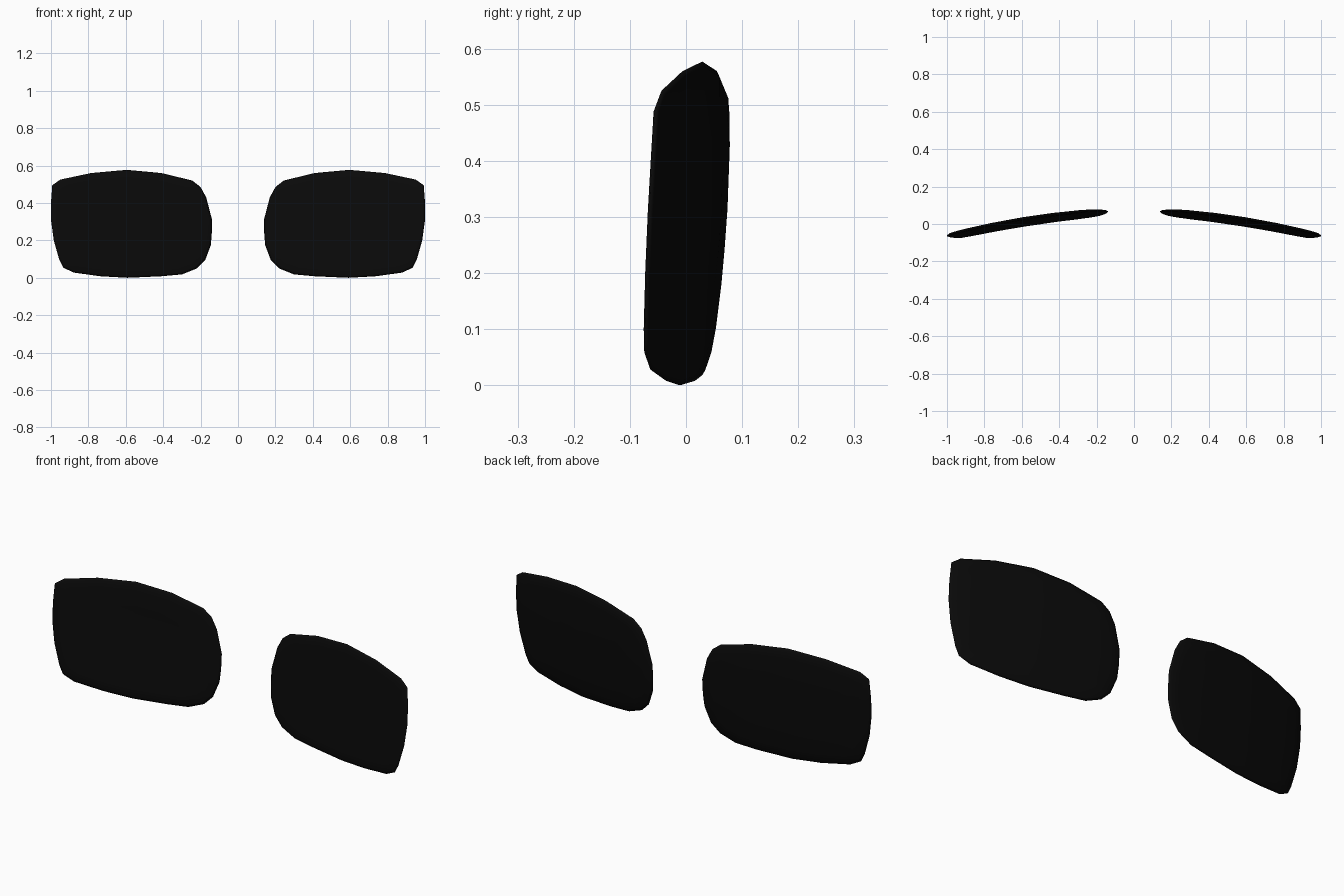
import bpy, bmesh

if "Cube" in bpy.data.objects:
    bpy.data.objects.remove(bpy.data.objects["Cube"])

# Lens outline in front view (x, z), counter-clockwise from the inner edge
OUTLINE = [(0.14, 0.24), (0.14, 0.315), (0.17, 0.43), (0.20, 0.485), (0.245, 0.52),
           (0.41, 0.56), (0.595, 0.577), (0.785, 0.56), (0.95, 0.525), (0.993, 0.495),
           (1.0, 0.40), (1.0, 0.31), (0.985, 0.20), (0.955, 0.095), (0.935, 0.055),
           (0.88, 0.028), (0.735, 0.008), (0.59, 0.0), (0.41, 0.008), (0.30, 0.018),
           (0.22, 0.05), (0.175, 0.095), (0.145, 0.175)]
CX, CZ = 0.585, 0.29
# Rings from rim to middle: x scale, z scale, half thickness
RINGS = [(1, 1, 0), (0.975, 0.965, 0.005), (0.87, 0.83, 0.008), (0.58, 0.55, 0.009), (0.29, 0.28, 0.009)]


def curve_y(x, z):
    """Wrapped, tilted lens surface."""
    u, w = x - 0.59, z - 0.29
    return 0.018 - 0.1615 * u - 0.112 * u * u + 0.07 * w - 0.1 * w * w


bm = bmesh.new()
n = len(OUTLINE)


def ring(sx, sz, off):
    pts = [(CX + (x - CX) * sx, CZ + (z - CZ) * sz) for x, z in OUTLINE]
    return [bm.verts.new((x, curve_y(x, z) + off, z)) for x, z in pts]


# Front and back sheets share the rim
rim = ring(*RINGS[0])
for side in (-1, 1):
    prev = rim
    for sx, sz, t in RINGS[1:]:
        cur = ring(sx, sz, side * t)
        for i in range(n):
            j = (i + 1) % n
            bm.faces.new((prev[i], prev[j], cur[j], cur[i]))
        prev = cur
    mid = bm.verts.new((CX, curve_y(CX, CZ) + side * 0.009, CZ))
    for i in range(n):
        bm.faces.new((prev[i], prev[(i + 1) % n], mid))
bmesh.ops.recalc_face_normals(bm, faces=bm.faces)
for f in bm.faces:
    f.smooth = True

mesh = bpy.data.meshes.new("lenses")
bm.to_mesh(mesh)
bm.free()

# Dark glass
mat = bpy.data.materials.new("dark_glass")
mat.diffuse_color = (0.003, 0.003, 0.003, 1)
mat.use_nodes = True
mat.node_tree.nodes["Principled BSDF"].inputs["Base Color"].default_value = mat.diffuse_color
mesh.materials.append(mat)

# Pair of lenses, mirrored across x = 0
lenses = bpy.data.objects.new("lenses", mesh)
bpy.context.collection.objects.link(lenses)
lenses.modifiers.new("Mirror", 'MIRROR').use_axis[0] = True
